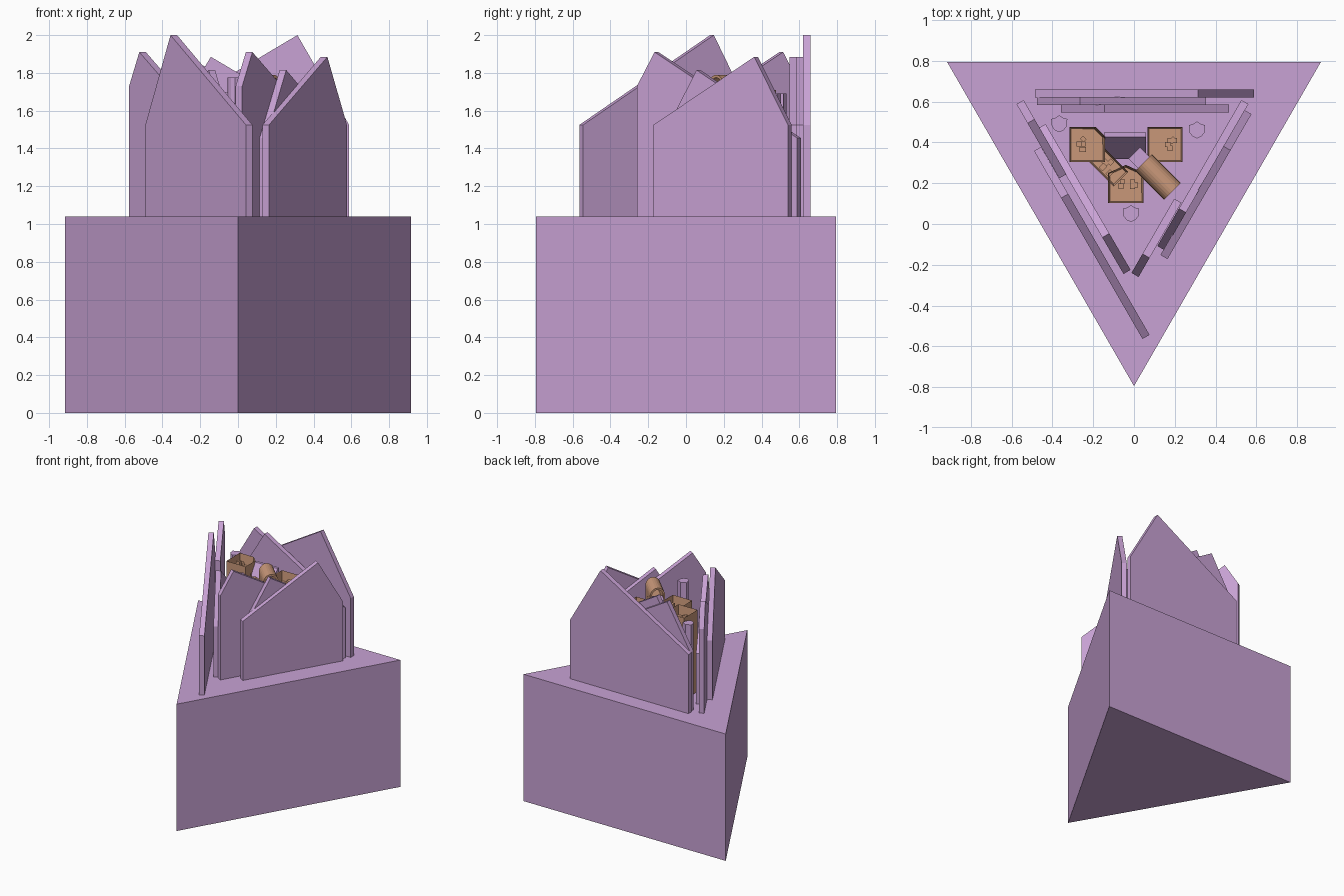
import bpy, bmesh, math, random
from mathutils import Vector, Matrix

if "Cube" in bpy.data.objects:
    bpy.data.objects.remove(bpy.data.objects["Cube"])

random.seed(4)
DECK = 1.04


def material(name, rgb):
    m = bpy.data.materials.new(name)
    m.diffuse_color = (*rgb, 1)
    m.use_nodes = True
    m.node_tree.nodes["Principled BSDF"].inputs["Base Color"].default_value = m.diffuse_color
    return m


PURPLE = material("lilac", (0.58, 0.36, 0.66))
BROWN = material("tan_brown", (0.58, 0.31, 0.19))


def prism(name, outline, depth, mat, matrix=Matrix()):
    """Extrude a 2D outline along local z, then place it with a matrix."""
    bm = bmesh.new()
    low = [bm.verts.new((x, y, 0)) for x, y in outline]
    high = [bm.verts.new((x, y, depth)) for x, y in outline]
    bm.faces.new(low)
    bm.faces.new(high)
    n = len(outline)
    for i in range(n):
        j = (i + 1) % n
        bm.faces.new((low[i], low[j], high[j], high[i]))
    bmesh.ops.recalc_face_normals(bm, faces=bm.faces)
    bm.transform(matrix)
    mesh = bpy.data.meshes.new(name)
    bm.to_mesh(mesh)
    bm.free()
    mesh.materials.append(mat)
    ob = bpy.data.objects.new(name, mesh)
    bpy.context.collection.objects.link(ob)
    return ob


def upright(origin, along):
    """Frame with local x along a ground direction, y up, z sideways."""
    a = Vector((along[0], along[1], 0)).normalized()
    up = Vector((0, 0, 1))
    m = Matrix((a, up, a.cross(up))).transposed().to_4x4()
    return Matrix.Translation(origin) @ m


def plate(name, p0, p1, t, eave, peak, thick=0.04):
    """Standing gabled slab from p0 to p1 with its peak at fraction t."""
    d = Vector(p1) - Vector(p0)
    w = d.length
    outline = [(0, 0), (w, 0), (w, eave - DECK), (w * t, peak - DECK), (0, eave - DECK)]
    m = upright((*p0, DECK), d) @ Matrix.Translation((0, 0, -thick / 2))
    prism(name, outline, thick, PURPLE, m)


def block(name, centre, size, z0, z1, mat, turn=0):
    a, b = size[0] / 2, size[1] / 2
    m = Matrix.Translation((*centre, z0)) @ Matrix.Rotation(math.radians(turn), 4, 'Z')
    return prism(name, [(-a, -b), (a, -b), (a, b), (-a, b)], z1 - z0, mat, m)


def tray_tower(name, centre, outline, top, turn=0, depth=0.08):
    """Brown tower with a hollow top holding small clutter."""
    m = Matrix.Translation((*centre, DECK)) @ Matrix.Rotation(math.radians(turn), 4, 'Z')
    ob = prism(name, outline, top - DECK, BROWN, m)
    bm = bmesh.new()
    bm.from_mesh(ob.data)
    lid = max(bm.faces, key=lambda f: f.calc_center_median().z)
    bmesh.ops.inset_region(bm, faces=[lid], thickness=0.012)
    bmesh.ops.translate(bm, verts=lid.verts, vec=(0, 0, -depth))
    bm.to_mesh(ob.data)
    bm.free()
    for i in range(4):
        x, y = random.uniform(-0.04, 0.04), random.uniform(-0.03, 0.03)
        p = m @ Vector((x, y, 0))
        block(f"{name}_clutter_{i}", p.xy, (random.uniform(0.02, 0.05), 0.025),
              top - depth - 0.005, top - depth + random.uniform(0.02, 0.06), BROWN,
              turn + random.choice((0, 45, 90)))


# Triangular plinth
prism("plinth", [(-0.917, 0.795), (0, -0.795), (0.917, 0.795)], DECK, PURPLE)

# Three standing slabs along each side
plate("back_slab_outer", (-0.485, 0.64), (0.588, 0.64), 0.745, 1.525, 2.0)
plate("back_slab_middle", (-0.475, 0.603), (0.353, 0.603), 0.255, 1.525, 1.885)
plate("back_slab_inner", (-0.358, 0.567), (0.466, 0.567), 0.26, 1.525, 1.885)
plate("left_slab_outer", (-0.473, 0.368), (0.059, -0.554), 0.25, 1.525, 2.0)
plate("left_slab_middle", (-0.559, 0.598), (-0.349, 0.234), 0.257, 1.73, 1.91)
plate("left_slab_inner", (-0.451, 0.48), (-0.034, -0.235), 0.75, 1.455, 1.815)
plate("right_slab_outer", (0.147, -0.162), (0.559, 0.549), 0.75, 1.525, 1.885)
plate("right_slab_middle", (0.132, -0.118), (0.544, 0.598), 0.257, 1.455, 1.815)
plate("right_slab_inner", (0.005, -0.25), (0.215, 0.114), 0.257, 1.73, 1.91)

# Shield-shaped pillars
SHIELD = [(-0.04, 0.025), (-0.02, 0.03), (0, 0.043), (0.02, 0.03), (0.04, 0.025),
          (0.036, -0.012), (0.022, -0.03), (0, -0.04), (-0.022, -0.03), (-0.036, -0.012)]
for i, (x, y, top) in enumerate([(-0.367, 0.49, 1.69), (0.309, 0.46, 1.69), (-0.015, 0.05, 1.775)]):
    prism(f"shield_pillar_{i}", SHIELD, top - DECK, PURPLE, Matrix.Translation((x, y, DECK)))

# Brown hollow-topped towers in the middle
S = 0.087
tray_tower("left_tower", (-0.23, 0.39), [(-S, -S), (S, -S), (S, 0.04), (0.04, S), (-S, S)], 1.71)
tray_tower("right_tower", (0.152, 0.39), [(-S, -S), (S, -S), (S, S), (-S, S)], 1.67)
tray_tower("front_tower", (-0.04, 0.19), [(-S, -S), (S, -S), (S, 0.06), (0, 0.1), (-S, 0.06)], 1.66)
tray_tower("link_tower", (-0.135, 0.29), [(-0.1, -0.05), (0.1, -0.05), (0.1, 0.05), (-0.1, 0.05)],
           1.63, -45, 0.04)

# Arched vault on a turned block
block("vault_base", (0.118, 0.23), (0.2, 0.115), DECK, 1.68, BROWN, -45)
arc = [math.pi * i / 12 for i in range(13)]
ring = [(0.057 * math.cos(a), 0.045 + 0.065 * math.sin(a)) for a in arc]
hole = [(0.043 * math.cos(a), 0.045 + 0.05 * math.sin(a)) for a in reversed(arc)]
vault = [(0.057, 0)] + ring + [(-0.057, 0), (-0.043, 0)] + hole + [(0.043, 0)]
prism("vault", vault, 0.2, BROWN,
      upright((0.118, 0.23, 1.68), (1, 1)) @ Matrix.Translation((0, 0, -0.1)))

# Lilac sloped building and turned block between the towers
prism("sloped_building", [(0, 0), (0.13, 0), (0.13, 0.66), (0.108, 0.66), (0, 0.48)], 0.206, PURPLE,
      upright((-0.147, 0.32, DECK), (0, 1)))
block("turned_block", (0.03, 0.32), (0.08, 0.08), DECK, 1.72, PURPLE, 45)
